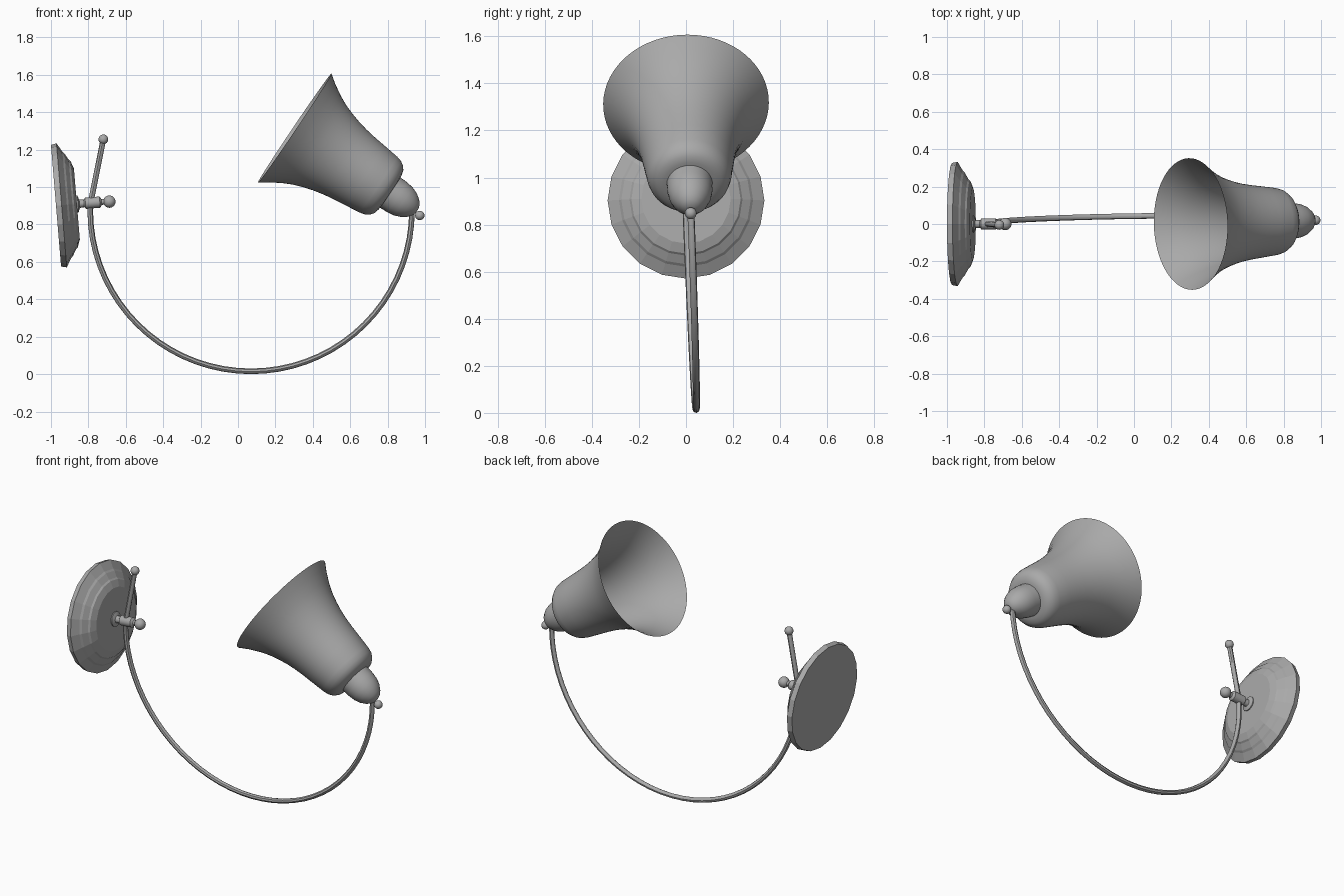
import bpy, bmesh
from math import sin, cos, pi
from mathutils import Vector

cube = bpy.data.objects.get("Cube")
if cube:
    bpy.data.objects.remove(cube, do_unlink=True)

metal = bpy.data.materials.new("satin grey")
metal.use_nodes = True
GREY = (0.4, 0.4, 0.4, 1)
metal.diffuse_color = GREY
metal.node_tree.nodes["Principled BSDF"].inputs["Base Color"].default_value = GREY


def activate(ob):
    bpy.ops.object.select_all(action="DESELECT")
    ob.select_set(True)
    bpy.context.view_layer.objects.active = ob


def finish(bm, name, smooth=None):
    mesh = bpy.data.meshes.new(name)
    bm.to_mesh(mesh)
    bm.free()
    ob = bpy.data.objects.new(name, mesh)
    bpy.context.collection.objects.link(ob)
    mesh.materials.append(metal)
    if smooth:
        activate(ob)
        bpy.ops.object.shade_smooth_by_angle(angle=smooth)
    return ob


def lathe(name, profile, start, axis, sides, smooth=None, cap_start=True, cap_end=True):
    """Revolve (distance, radius) pairs around an axis."""
    turn = Vector(axis).to_track_quat("Z", "Y")
    start = Vector(start)
    bm = bmesh.new()
    rings = []
    for d, r in profile:
        rings.append([bm.verts.new(start + turn @ Vector(
            (r * cos(2 * pi * i / sides), r * sin(2 * pi * i / sides), d)))
            for i in range(sides)])
    for a, b in zip(rings, rings[1:]):
        for i in range(sides):
            j = (i + 1) % sides
            bm.faces.new((a[i], a[j], b[j], b[i]))
    if cap_start:
        bm.faces.new(rings[0][::-1])
    if cap_end:
        bm.faces.new(rings[-1])
    return finish(bm, name, smooth)


def ball(name, centre, radius):
    bm = bmesh.new()
    bmesh.ops.create_uvsphere(bm, u_segments=20, v_segments=12, radius=radius)
    bmesh.ops.translate(bm, vec=Vector(centre), verts=bm.verts)
    return finish(bm, name, pi / 3)


# Wall plate, faceted and stepped, with the turned stem on the same axis
plate_centre = (-0.973, 0, 0.9)
plate_axis = (0.997, 0, 0.083)
lathe("wall_plate",
      [(0, 0.326), (0.03, 0.333), (0.058, 0.285), (0.068, 0.275),
       (0.088, 0.24), (0.097, 0.232), (0.112, 0.19)],
      plate_centre, plate_axis, 20)
lathe("stem",
      [(0.1, 0.045), (0.118, 0.045), (0.126, 0.022), (0.15, 0.02),
       (0.158, 0.03), (0.235, 0.03), (0.245, 0.016), (0.28, 0.013)],
      plate_centre, plate_axis, 20, pi / 6)
ball("stem_ball", (-0.688, 0, 0.922), 0.033)

# Curved arm: short straight rise, then a half circle down and up to the socket
path = [(-0.72, -0.005, 1.255), (-0.785, 0, 0.93)]
steps = 36
for i in range(steps + 1):
    t = pi * i / steps
    path.append((0.07 - 0.86 * cos(t), 0.01 * (1 - cos(t)) + 0.033 * sin(t),
                 0.875 - 0.86 * sin(t)))
curve = bpy.data.curves.new("arm", "CURVE")
curve.dimensions = "3D"
curve.bevel_depth = 0.015
curve.bevel_resolution = 2
curve.use_fill_caps = True
spline = curve.splines.new("POLY")
spline.points.add(len(path) - 1)
for point, co in zip(spline.points, path):
    point.co = (*co, 1)
curve.materials.append(metal)
arm = bpy.data.objects.new("arm", curve)
bpy.context.collection.objects.link(arm)
activate(arm)
bpy.ops.object.convert(target="MESH")
bpy.ops.object.shade_smooth_by_angle(angle=pi / 4)
ball("arm_ball", path[0], 0.026)

# Bell shade, open at the mouth, and the socket cup behind it
mouth = (0.303, 0, 1.315)
shade_axis = (0.829, 0.025, -0.559)
lathe("shade",
      [(0, 0.352), (0.05, 0.316), (0.11, 0.28), (0.16, 0.256), (0.215, 0.236),
       (0.27, 0.22), (0.325, 0.208), (0.39, 0.198), (0.45, 0.191),
       (0.54, 0.18), (0.57, 0.172), (0.592, 0.158), (0.608, 0.138),
       (0.615, 0.11), (0.617, 0.08)],
      mouth, shade_axis, 64, pi / 4, cap_start=False)
lathe("socket",
      [(0.6, 0.098), (0.66, 0.096), (0.7, 0.09), (0.735, 0.077),
       (0.765, 0.056), (0.782, 0.036), (0.79, 0.015)],
      mouth, shade_axis, 32, pi / 4)
ball("socket_ball", (0.972, 0.02, 0.848), 0.025)
